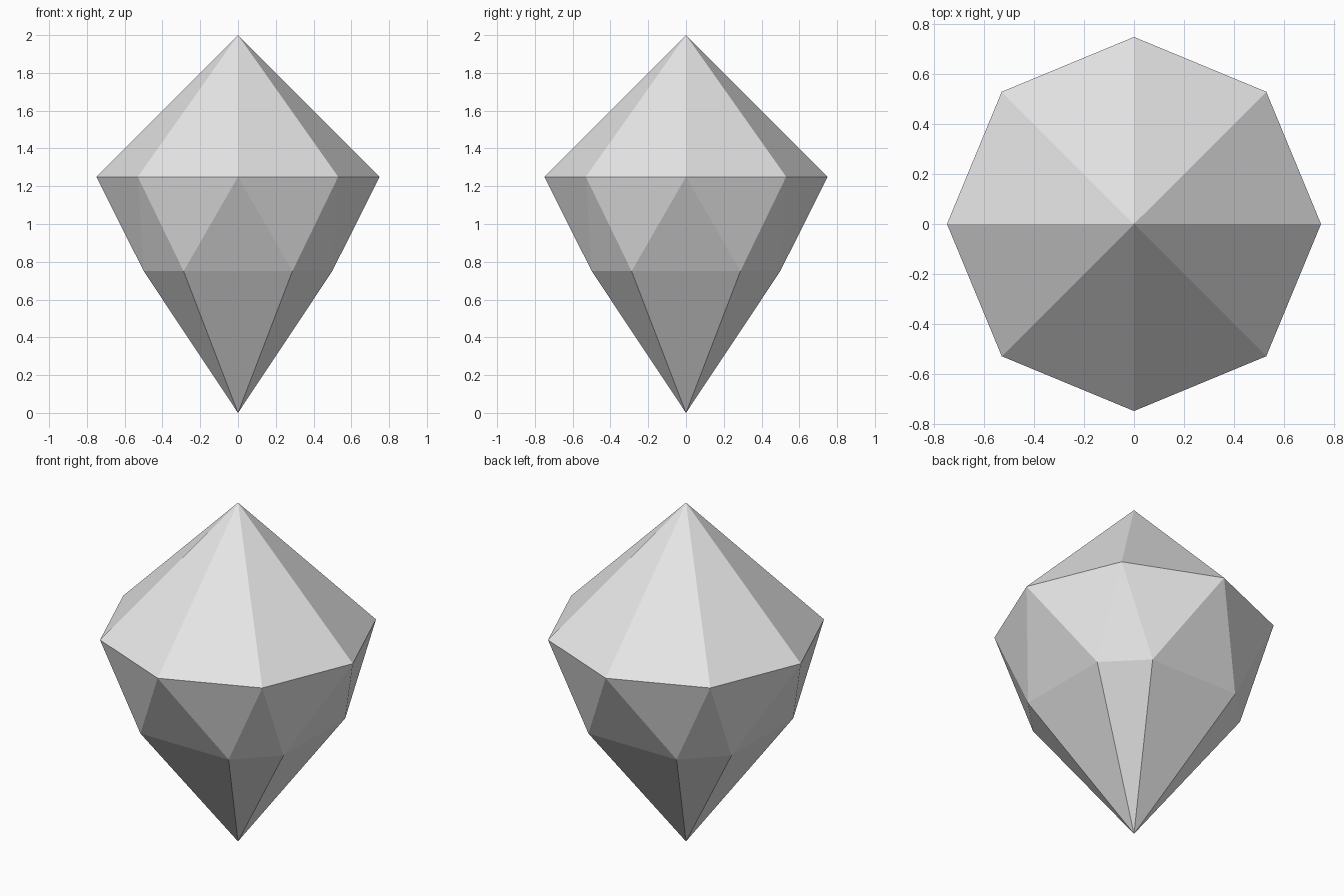
import bpy, bmesh, math

if "Cube" in bpy.data.objects:
    bpy.data.objects.remove(bpy.data.objects["Cube"])

# Single stone grey
grey = bpy.data.materials.new("stone_grey")
grey.diffuse_color = (0.8, 0.8, 0.8, 1)
grey.use_nodes = True
grey.node_tree.nodes["Principled BSDF"].inputs["Base Color"].default_value = grey.diffuse_color

bm = bmesh.new()


def ring(radius, z, angles):
    return [bm.verts.new((radius * math.cos(math.radians(a)),
                          radius * math.sin(math.radians(a)), z)) for a in angles]


# Points: crown tip, girdle, uneven lower ring, bottom tip
top = bm.verts.new((0, 0, 2))
bottom = bm.verts.new((0, 0, 0))
girdle = ring(0.75, 1.25, range(0, 360, 45))
lower = ring(0.576, 0.75, [q + a for q in range(0, 360, 90) for a in (30, 60)])

for i in range(8):
    j = (i + 1) % 8
    bm.faces.new((girdle[i], girdle[j], top))          # crown facet
    bm.faces.new((girdle[j], girdle[i], lower[i]))     # belt facet pointing down
    bm.faces.new((lower[i], lower[j], girdle[j]))      # belt facet pointing up
    bm.faces.new((lower[j], lower[i], bottom))         # pavilion facet

bmesh.ops.recalc_face_normals(bm, faces=bm.faces)
mesh = bpy.data.meshes.new("gem")
bm.to_mesh(mesh)
bm.free()
mesh.materials.append(grey)
bpy.context.collection.objects.link(bpy.data.objects.new("gem", mesh))
